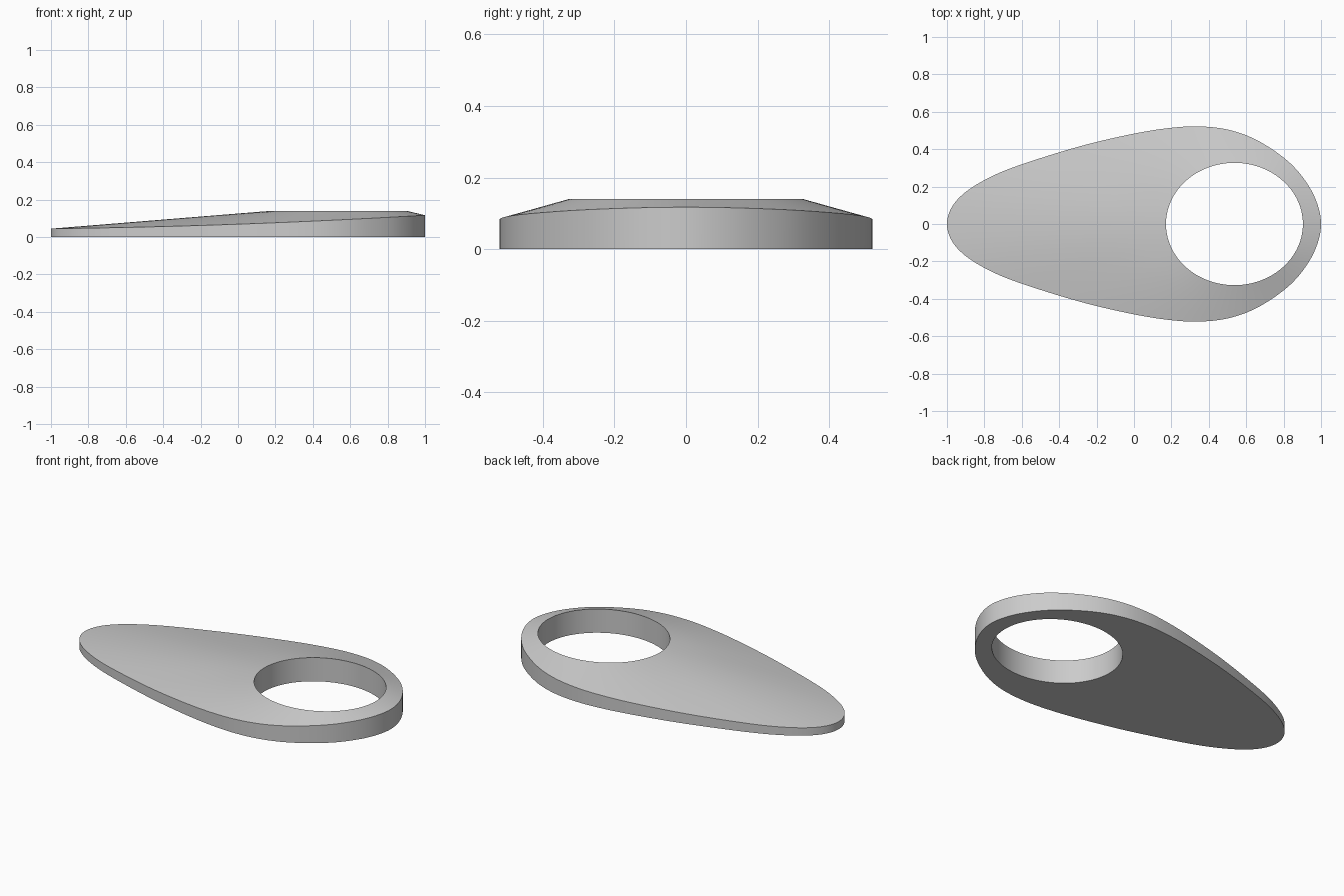
import bpy, bmesh, math
from mathutils import Vector

if "Cube" in bpy.data.objects:
    bpy.data.objects.remove(bpy.data.objects["Cube"])

# Half outline of the teardrop, tail to round end
HALF = [(-1, 0), (-0.982, 0.075), (-0.93, 0.145), (-0.84, 0.212), (-0.7, 0.282),
        (-0.5, 0.352), (-0.25, 0.426), (0, 0.483), (0.18, 0.512), (0.34, 0.522),
        (0.5, 0.505), (0.65, 0.452), (0.8, 0.355), (0.9, 0.253), (0.972, 0.13), (1, 0)]
HOLE_X, HOLE_RX, HOLE_RY = 0.537, 0.366, 0.327
TOP = 0.14
RINGS = 6


def smooth_loop(points, steps):
    """Closed Catmull-Rom curve through the points."""
    pts = [Vector(p) for p in points]
    n, out = len(pts), []
    for i in range(n):
        a, b, c, d = (pts[(i + k) % n] for k in (-1, 0, 1, 2))
        for s in range(steps):
            t = s / steps
            out.append(0.5 * (2 * b + (c - a) * t + (2 * a - 5 * b + 4 * c - d) * t * t
                              + (3 * b - a - 3 * c + d) * t ** 3))
    return out


def rim_height(x):
    """Height of the outer edge, rising from the tail to the round end."""
    return 0.069 + 0.036 * x + 0.012 * x * x


outline = smooth_loop(HALF + [(x, -y) for x, y in HALF[-2:0:-1]], 6)
bm = bmesh.new()


def ring(f, z=None):
    """Ring of vertices blended from the outline (f=0) to the hole (f=1)."""
    verts = []
    for p in outline:
        a = math.atan2(p.y / HOLE_RY, (p.x - HOLE_X) / HOLE_RX)
        q = Vector((HOLE_X + HOLE_RX * math.cos(a), HOLE_RY * math.sin(a)))
        xy = p.lerp(q, f)
        h = rim_height(p.x) * (1 - f) + TOP * f if z is None else z
        verts.append(bm.verts.new((xy.x, xy.y, h)))
    return verts


# Outer wall, sloping top, hole wall and flat underside as one closed band
rings = [ring(0, 0)] + [ring(i / RINGS) for i in range(RINGS + 1)] + [ring(1, 0)]
n = len(outline)
for r, s in zip(rings, rings[1:] + rings[:1]):
    for i in range(n):
        j = (i + 1) % n
        bm.faces.new((r[i], r[j], s[j], s[i]))
bmesh.ops.recalc_face_normals(bm, faces=bm.faces)

mesh = bpy.data.meshes.new("teardrop_plate")
bm.to_mesh(mesh)
bm.free()
plate = bpy.data.objects.new("teardrop_plate", mesh)
bpy.context.collection.objects.link(plate)

grey = bpy.data.materials.new("light grey")
grey.diffuse_color = (0.6, 0.6, 0.6, 1)
grey.use_nodes = True
grey.node_tree.nodes["Principled BSDF"].inputs["Base Color"].default_value = grey.diffuse_color
mesh.materials.append(grey)

bpy.context.view_layer.objects.active = plate
plate.select_set(True)
bpy.ops.object.shade_smooth_by_angle(angle=math.radians(30))
